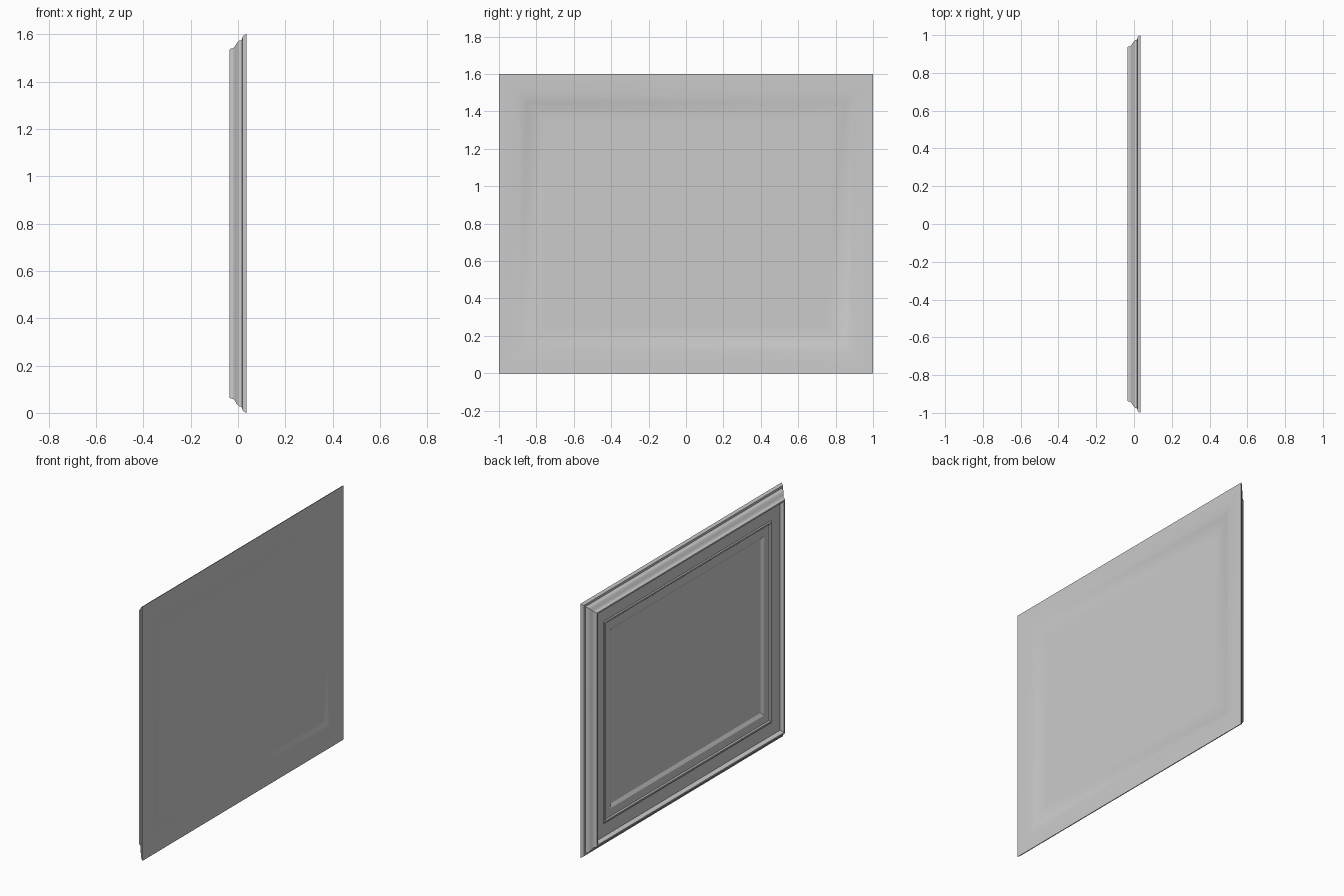
import bpy, bmesh, math

if "Cube" in bpy.data.objects:
    bpy.data.objects.remove(bpy.data.objects["Cube"])

W, H = 1.0, 1.6   # half width along y, full height along z


def rings_object(name, profile, closed):
    """Sweep a profile of (inset from the outer edge, x) round the rectangle."""
    bm = bmesh.new()
    rings = []
    for inset, x in profile:
        a, lo, hi = W - inset, inset, H - inset
        rings.append([bm.verts.new((x, y, z))
                      for y, z in ((-a, lo), (a, lo), (a, hi), (-a, hi))])
    pairs = list(zip(rings, rings[1:]))
    if closed:
        pairs.append((rings[-1], rings[0]))
    else:
        bm.faces.new(rings[0])
        bm.faces.new(rings[-1])
    for r, s in pairs:
        for i in range(4):
            j = (i + 1) % 4
            bm.faces.new((r[i], r[j], s[j], s[i]))
    bmesh.ops.recalc_face_normals(bm, faces=bm.faces)
    mesh = bpy.data.meshes.new(name)
    bm.to_mesh(mesh)
    bm.free()
    ob = bpy.data.objects.new(name, mesh)
    bpy.context.collection.objects.link(ob)
    bpy.context.view_layer.objects.active = ob
    ob.select_set(True)
    bpy.ops.object.shade_smooth_by_angle(angle=math.radians(25))
    ob.select_set(False)
    return ob


# Curved outer moulding between the back fillet and the front rim
ogee = []
for i in range(9):
    t = i / 8
    ogee.append((0.026 + 0.034 * (t - math.sin(2 * math.pi * t) / (2 * math.pi)),
                 0.012 - 0.040 * t))

# Frame: back edge, fillet, ogee, rim, flat band, inner steps, back recess
frame = [(0.0, 0.035), (0.002, 0.031), (0.010, 0.019), (0.022, 0.017)] + ogee + [
    (0.064, -0.035), (0.073, -0.035), (0.084, -0.012),
    (0.163, -0.010), (0.169, -0.015), (0.178, -0.015), (0.184, -0.008),
    (0.234, -0.008), (0.254, 0.004),
    (0.254, 0.020), (0.150, 0.020), (0.107, 0.035)]
rings_object("frame_moulding", frame, True)

# Flat panel held in the frame
rings_object("centre_panel", [(0.254, 0.004), (0.254, 0.020)], False)
